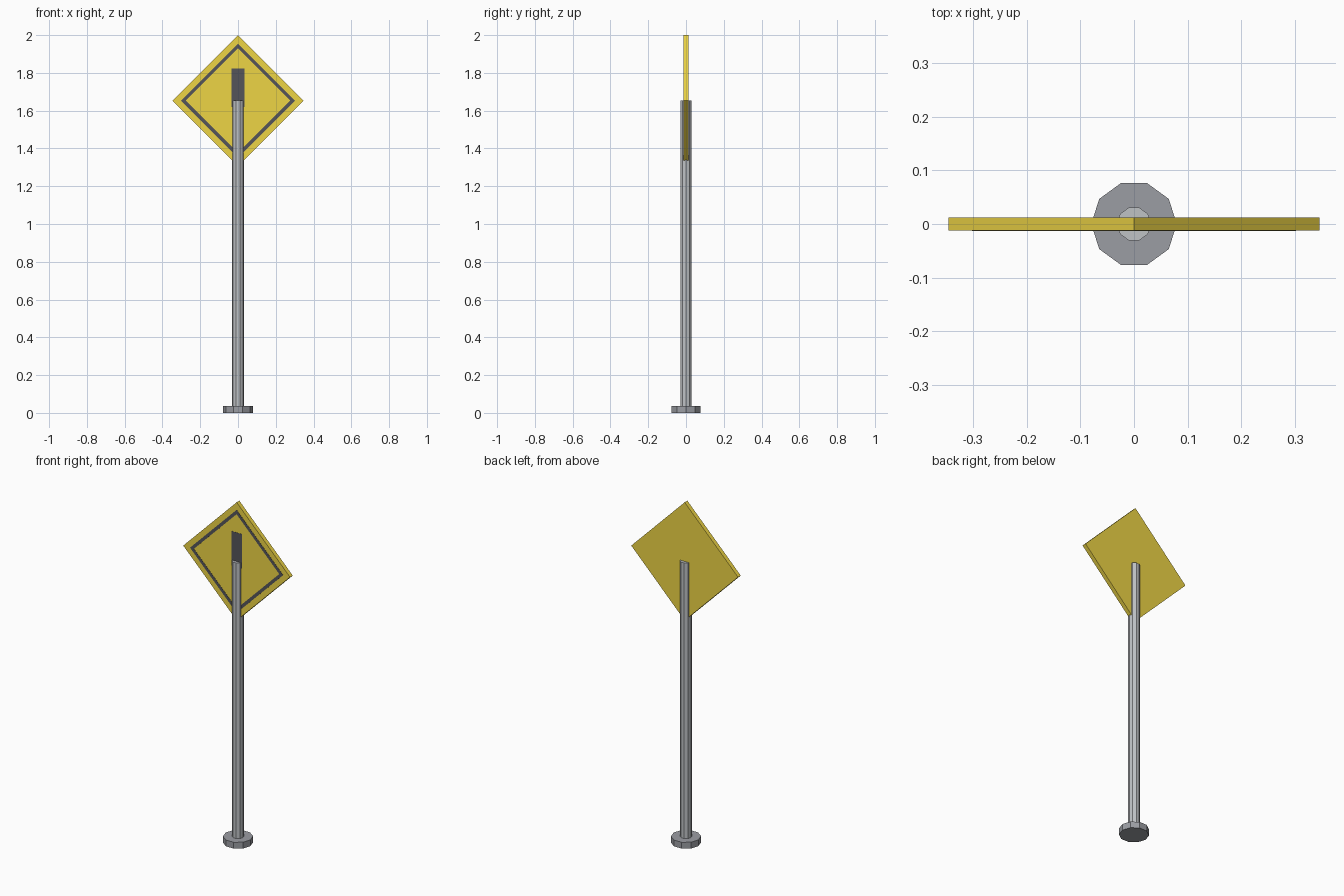
import bpy, bmesh
from math import cos, sin, pi
from mathutils import Vector

if "Cube" in bpy.data.objects:
    bpy.data.objects.remove(bpy.data.objects["Cube"])

SIGN_Z = 1.6535     # centre of the diamond
SIGN_R = 0.3465     # half diagonal
HALF_T = 0.0125     # half thickness of the plate


def material(name, rgb):
    m = bpy.data.materials.new(name)
    m.diffuse_color = (*rgb, 1)
    m.use_nodes = True
    m.node_tree.nodes["Principled BSDF"].inputs["Base Color"].default_value = m.diffuse_color
    return m


def ngon(sides, r):
    return [(r * cos(2 * pi * i / sides), r * sin(2 * pi * i / sides)) for i in range(sides)]


def finish(name, bm, mat):
    bmesh.ops.recalc_face_normals(bm, faces=bm.faces)
    me = bpy.data.meshes.new(name)
    bm.to_mesh(me)
    bm.free()
    me.materials.append(mat)
    ob = bpy.data.objects.new(name, me)
    bpy.context.collection.objects.link(ob)
    return ob


def extrude_faces(bm, depth):
    geom = bmesh.ops.extrude_face_region(bm, geom=bm.faces[:])["geom"]
    verts = [g for g in geom if isinstance(g, bmesh.types.BMVert)]
    bmesh.ops.translate(bm, verts=verts, vec=depth)


def prism(name, points, depth, mat):
    bm = bmesh.new()
    bm.faces.new([bm.verts.new(p) for p in points])
    extrude_faces(bm, Vector(depth))
    return finish(name, bm, mat)


def ring(name, outer, inner, depth, mat):
    bm = bmesh.new()
    a = [bm.verts.new(p) for p in outer]
    b = [bm.verts.new(p) for p in inner]
    n = len(a)
    for i in range(n):
        j = (i + 1) % n
        bm.faces.new((a[i], a[j], b[j], b[i]))
    extrude_faces(bm, Vector(depth))
    return finish(name, bm, mat)


def diamond(r, y):
    return [(u, y, SIGN_Z + v) for u, v in ngon(4, r)]


yellow = material("yellow", (0.85, 0.66, 0.06))
black = material("black", (0.09, 0.09, 0.1))
steel = material("steel", (0.52, 0.54, 0.56))
dark_steel = material("dark_steel", (0.33, 0.34, 0.37))

# Ten-sided foot and pole
prism("base", [(u, v, 0) for u, v in ngon(10, 0.08)], (0, 0, 0.037), dark_steel)
prism("pole", [(u, v, 0.037) for u, v in ngon(10, 0.032)], (0, 0, SIGN_Z - 0.037), steel)

# Diamond plate with a black border on the front
prism("sign_plate", diamond(SIGN_R, -HALF_T), (0, 2 * HALF_T, 0), yellow)
ring("sign_border", diamond(0.302, -HALF_T), diamond(0.277, -HALF_T), (0, -0.001, 0), black)

# Black upright bar of the warning symbol
bar = [(-0.034, 1.62), (0.034, 1.62), (0.034, 1.823), (-0.034, 1.823)]
prism("symbol_bar", [(x, -HALF_T, z) for x, z in bar], (0, -0.001, 0), black)
